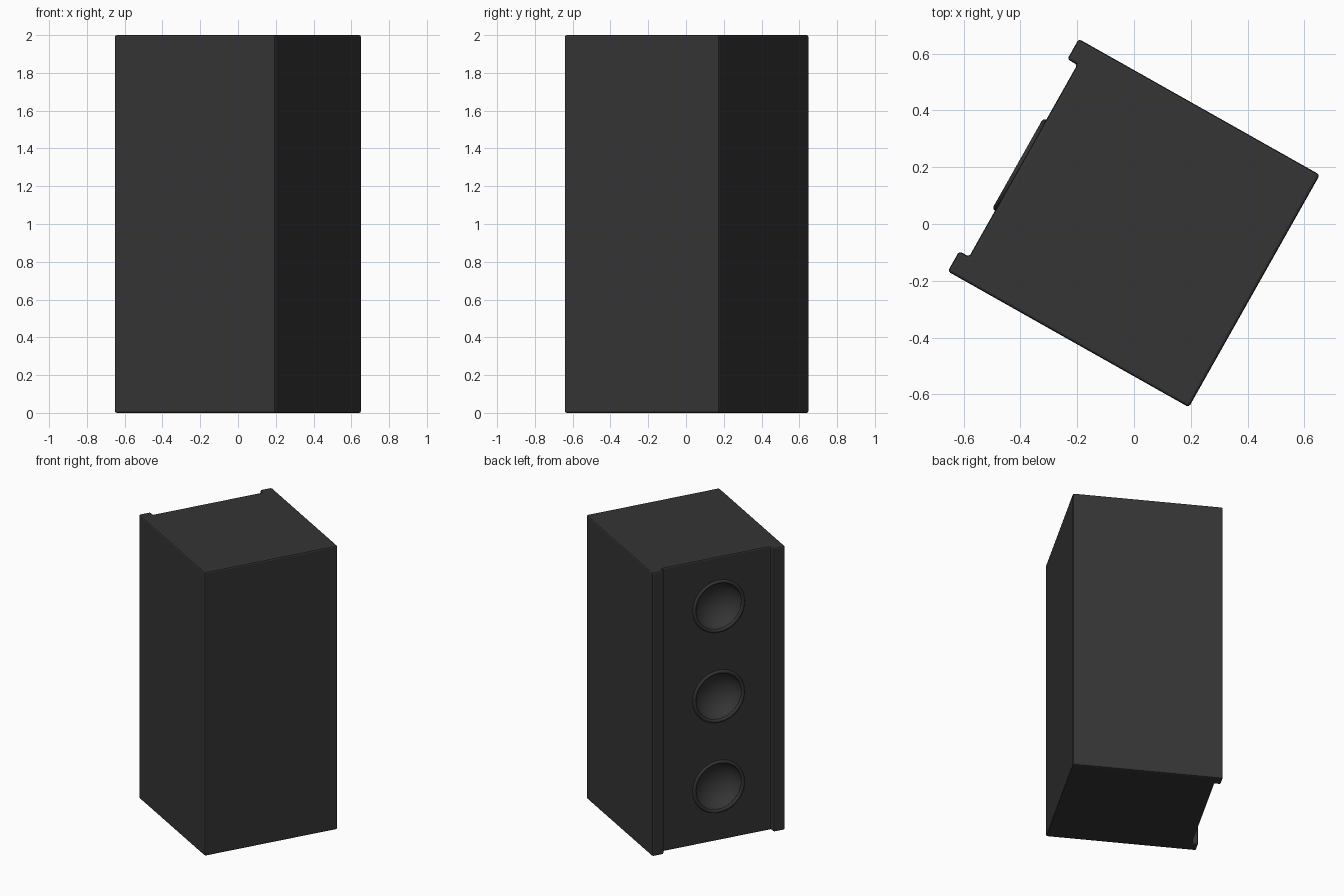
import bpy, bmesh
from math import radians
from mathutils import Matrix

if "Cube" in bpy.data.objects:
    bpy.data.objects.remove(bpy.data.objects["Cube"])

PLACE = Matrix.Translation((0.005, 0, 0)) @ Matrix.Rotation(radians(-29.4), 4, 'Z')
FACE, OFF, R = -0.454, -0.018, 0.172      # baffle plane, driver offset, driver radius
HEIGHTS = (0.38, 1.015, 1.65)

dark = bpy.data.materials.new("dark_shell")
dark.diffuse_color = (0.035, 0.035, 0.035, 1)
dark.use_nodes = True
dark.node_tree.nodes["Principled BSDF"].inputs["Base Color"].default_value = dark.diffuse_color


def finish(obj, name):
    obj.name = name
    obj.data.materials.append(dark)
    return obj


# cabinet: extruded plan with a lip along each side of the baffle
plan = [(0.481, -0.47), (0.481, 0.47), (-0.494, 0.47), (-0.494, 0.388),
        (FACE, 0.388), (FACE, -0.388), (-0.494, -0.388), (-0.494, -0.47)]
bm = bmesh.new()
base = bm.faces.new([bm.verts.new((x, y, 0)) for x, y in plan])
top = bmesh.ops.extrude_face_region(bm, geom=[base])["geom"]
bmesh.ops.translate(bm, vec=(0, 0, 2),
                    verts=[g for g in top if isinstance(g, bmesh.types.BMVert)])
bmesh.ops.recalc_face_normals(bm, faces=bm.faces)
mesh = bpy.data.meshes.new("cabinet")
bm.to_mesh(mesh)
bm.free()
cabinet = bpy.data.objects.new("cabinet", mesh)
bpy.context.collection.objects.link(cabinet)
finish(cabinet, "cabinet").matrix_world = PLACE
bevel = cabinet.modifiers.new("bevel", 'BEVEL')
bevel.width, bevel.segments = 0.01, 2

# drivers: a hollow bowl cut into the baffle, with a raised rim around it
for i, z in enumerate(HEIGHTS):
    spot = PLACE @ Matrix.Translation((FACE, OFF, z)) @ Matrix.Rotation(radians(90), 4, 'Y')

    bpy.ops.mesh.primitive_uv_sphere_add(segments=48, ring_count=24, radius=R)
    cutter = finish(bpy.context.object, f"bowl_cutter_{i}")
    cutter.matrix_world = spot @ Matrix.Diagonal((1, 1, 0.75, 1))
    bpy.ops.object.shade_smooth()
    cutter.hide_render = True
    cutter.hide_set(True)
    cut = cabinet.modifiers.new(f"bowl_{i}", 'BOOLEAN')
    cut.operation, cut.object, cut.solver = 'DIFFERENCE', cutter, 'EXACT'

    bpy.ops.mesh.primitive_torus_add(major_segments=48, minor_segments=12,
                                     major_radius=R, minor_radius=0.012)
    finish(bpy.context.object, f"driver_rim_{i}").matrix_world = spot
    bpy.ops.object.shade_smooth()
